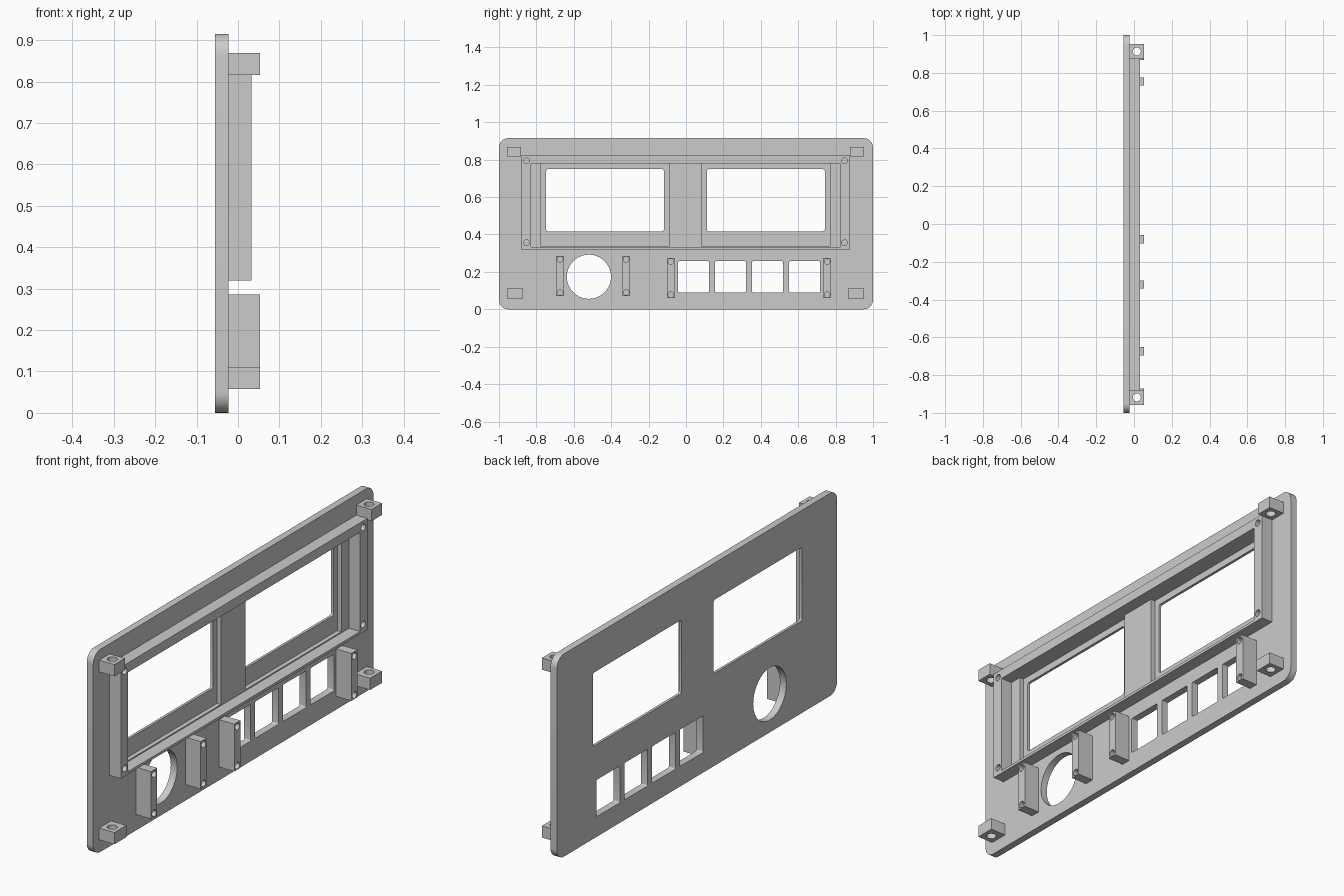
import bpy, bmesh
from math import sin, cos, pi, radians

if "Cube" in bpy.data.objects:
    bpy.data.objects.remove(bpy.data.objects["Cube"])

BACK, FACE, FLOOR = -0.055, -0.023, -0.043   # plate outside, plate inside, recess floor
RAIL, POST = 0.032, 0.053                    # heights of frame and of posts


def rect(y0, y1, z0, z1, r=0.0, n=8):
    """Rectangle outline in the yz plane, optionally with round corners."""
    if r == 0:
        return [(y0, z0), (y1, z0), (y1, z1), (y0, z1)]
    centres = [(y1 - r, z1 - r), (y0 + r, z1 - r), (y0 + r, z0 + r), (y1 - r, z0 + r)]
    return [(cy + r * cos((k + i / n) * pi / 2), cz + r * sin((k + i / n) * pi / 2))
            for k, (cy, cz) in enumerate(centres) for i in range(n + 1)]


def circle(a, b, r, n=32):
    return [(a + r * cos(2 * pi * i / n), b + r * sin(2 * pi * i / n)) for i in range(n)]


def prisms(name, outlines, lo, hi, axis='x'):
    """One object holding every outline extruded from lo to hi along x or z."""
    bm = bmesh.new()
    for pts in outlines:
        co = [(lo, a, b) if axis == 'x' else (a, b, lo) for a, b in pts]
        face = bm.faces.new([bm.verts.new(c) for c in co])
        res = bmesh.ops.extrude_face_region(bm, geom=[face])
        move = (hi - lo, 0, 0) if axis == 'x' else (0, 0, hi - lo)
        bmesh.ops.translate(bm, vec=move,
                            verts=[v for v in res['geom'] if isinstance(v, bmesh.types.BMVert)])
    bmesh.ops.recalc_face_normals(bm, faces=bm.faces[:])
    me = bpy.data.meshes.new(name)
    bm.to_mesh(me)
    bm.free()
    ob = bpy.data.objects.new(name, me)
    bpy.context.collection.objects.link(ob)
    return ob


def activate(ob):
    bpy.ops.object.select_all(action='DESELECT')
    ob.select_set(True)
    bpy.context.view_layer.objects.active = ob


def cut(ob, outlines, lo, hi, axis='x'):
    cutter = prisms("cutter", outlines, lo, hi, axis)
    cutter.hide_render = True
    mod = ob.modifiers.new("cut", 'BOOLEAN')
    mod.operation, mod.solver, mod.object = 'DIFFERENCE', 'EXACT', cutter
    activate(ob)
    bpy.ops.object.modifier_apply(modifier=mod.name)
    bpy.data.objects.remove(cutter)


def smooth(ob):
    activate(ob)
    bpy.ops.object.shade_smooth_by_angle(angle=radians(30))


# Panel plate with display recesses, windows, round hole and switch holes
plate = prisms("panel_plate", [rect(-1, 1, 0, 0.915, 0.05)], BACK, FACE)
cut(plate, [rect(y, y + 0.685, 0.337, 0.78) for y in (-0.775, 0.085)], FLOOR, 0.01)
openings = [rect(y, y + 0.63, 0.417, 0.749, 0.01, 4) for y in (-0.748, 0.112)]
openings.append(circle(-0.519, 0.174, 0.118, 64))
openings += [rect(y, y + 0.166, 0.091, 0.257, 0.006, 4)
             for y in (-0.043 + 0.198 * i for i in range(4))]
cut(plate, openings, -0.1, 0.05)
smooth(plate)

# Raised frame around both displays, with screw holes in its corners
frame = prisms("display_frame", [rect(-0.882, 0.877, 0.32, 0.823)], FACE, RAIL)
cut(frame, [rect(-0.83, 0.825, 0.332, 0.78)], -0.1, 0.1)
cut(frame, [circle(y, z, 0.015, 24) for y in (-0.853, 0.848) for z in (0.356, 0.794)],
    -0.015, 0.1)
smooth(frame)

# Screw posts beside the round hole and the switch row
for name, y, z in (("gauge_post_left", -0.695, 0.072), ("gauge_post_right", -0.342, 0.072),
                   ("switch_post_left", -0.102, 0.06), ("switch_post_right", 0.733, 0.06)):
    post = prisms(name, [rect(y, y + 0.043, z, z + 0.214)], FACE, POST)
    cut(post, [circle(y + 0.0215, z + h, 0.015, 24) for h in (0.018, 0.195)], -0.01, 0.1)
    smooth(post)

# Corner mounting lugs with vertical screw holes
for side, outer, y_sign in (("left", -0.957, 1), ("right", 0.952, -1)):
    for level, z0, z1, width in (("top", 0.816, 0.869, 0.075), ("bottom", 0.058, 0.111, 0.085)):
        inner = outer + y_sign * width
        lug = prisms(f"mount_lug_{side}_{level}",
                     [rect(min(outer, inner), max(outer, inner), z0, z1)], FACE, POST)
        cut(lug, [circle(0.015, outer + y_sign * 0.039, 0.021)], z0 - 0.1, z1 + 0.1, 'z')
        smooth(lug)
